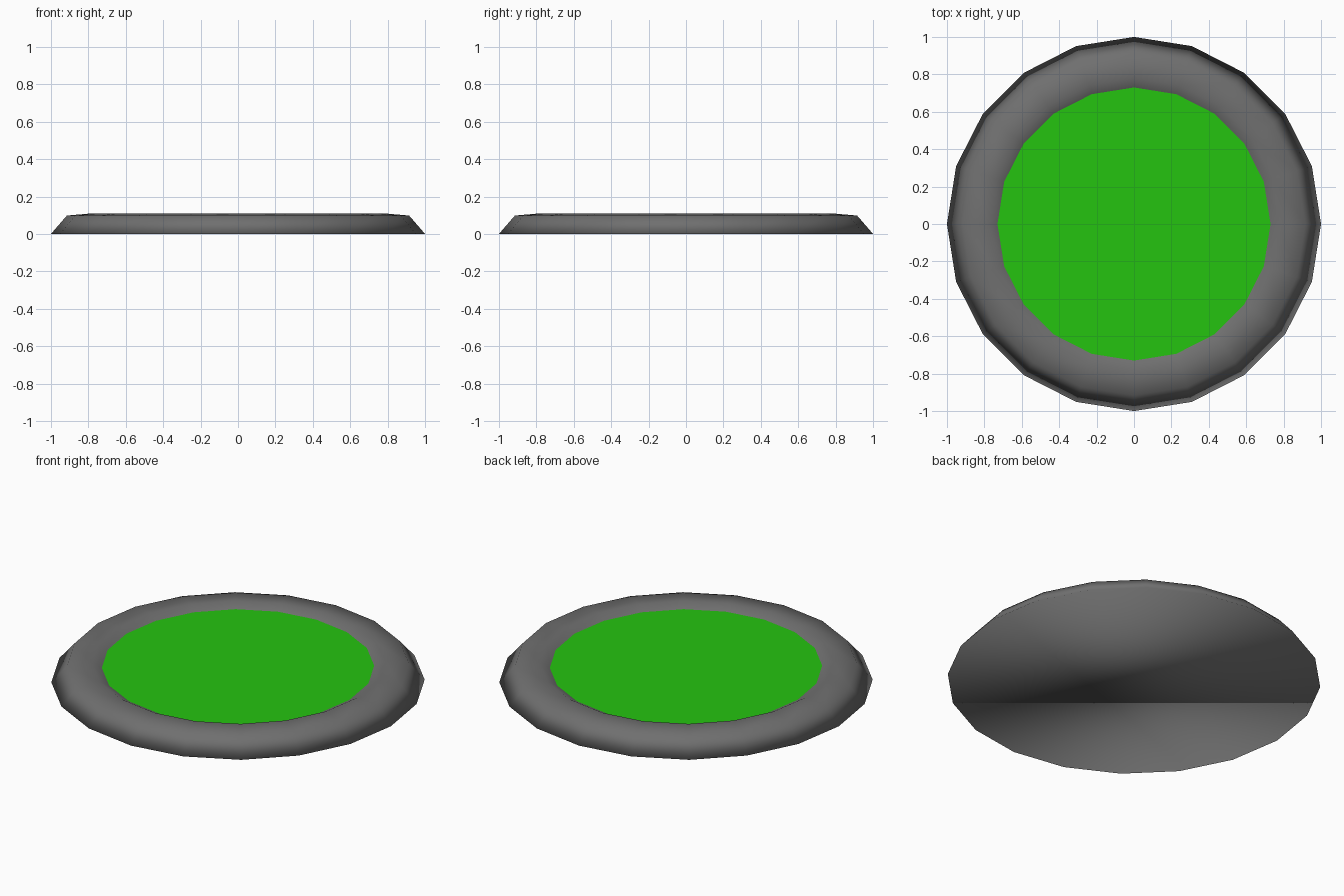
import bpy, bmesh, math

if "Cube" in bpy.data.objects:
    bpy.data.objects.remove(bpy.data.objects["Cube"])

SIDES = 20


def material(name, rgb):
    m = bpy.data.materials.new(name)
    m.diffuse_color = (*rgb, 1)
    m.use_nodes = True
    m.node_tree.nodes["Principled BSDF"].inputs["Base Color"].default_value = m.diffuse_color
    return m


def lathe(name, profile, mat, cap_first=False, cap_last=False):
    """Revolve (radius, z) points around z, with optional flat caps."""
    bm = bmesh.new()
    rings = []
    for r, z in profile:
        rings.append([bm.verts.new((r * math.cos(2 * math.pi * i / SIDES),
                                    r * math.sin(2 * math.pi * i / SIDES), z))
                      for i in range(SIDES)])
    for a, b in zip(rings, rings[1:]):
        for i in range(SIDES):
            j = (i + 1) % SIDES
            bm.faces.new((a[i], a[j], b[j], b[i]))
    if cap_first:
        bm.faces.new(rings[0][::-1])
    if cap_last:
        bm.faces.new(rings[-1])
    for f in bm.faces:
        f.smooth = True
    me = bpy.data.meshes.new(name)
    bm.to_mesh(me)
    bm.free()
    me.materials.append(mat)
    ob = bpy.data.objects.new(name, me)
    bpy.context.collection.objects.link(ob)
    return ob


grey = material("dark grey", (0.16, 0.16, 0.16))
green = material("bright green", (0.018, 0.55, 0.005))

# Base: flat underside, bevelled side, gently crowned rim dipping inward
lathe("base_rim", [(1.0, 0), (0.915, 0.098), (0.78, 0.11), (0.73, 0.084)],
      grey, cap_first=True)

# Recessed coloured pad
lathe("green_pad", [(0.73, 0.084)], green, cap_last=True)
